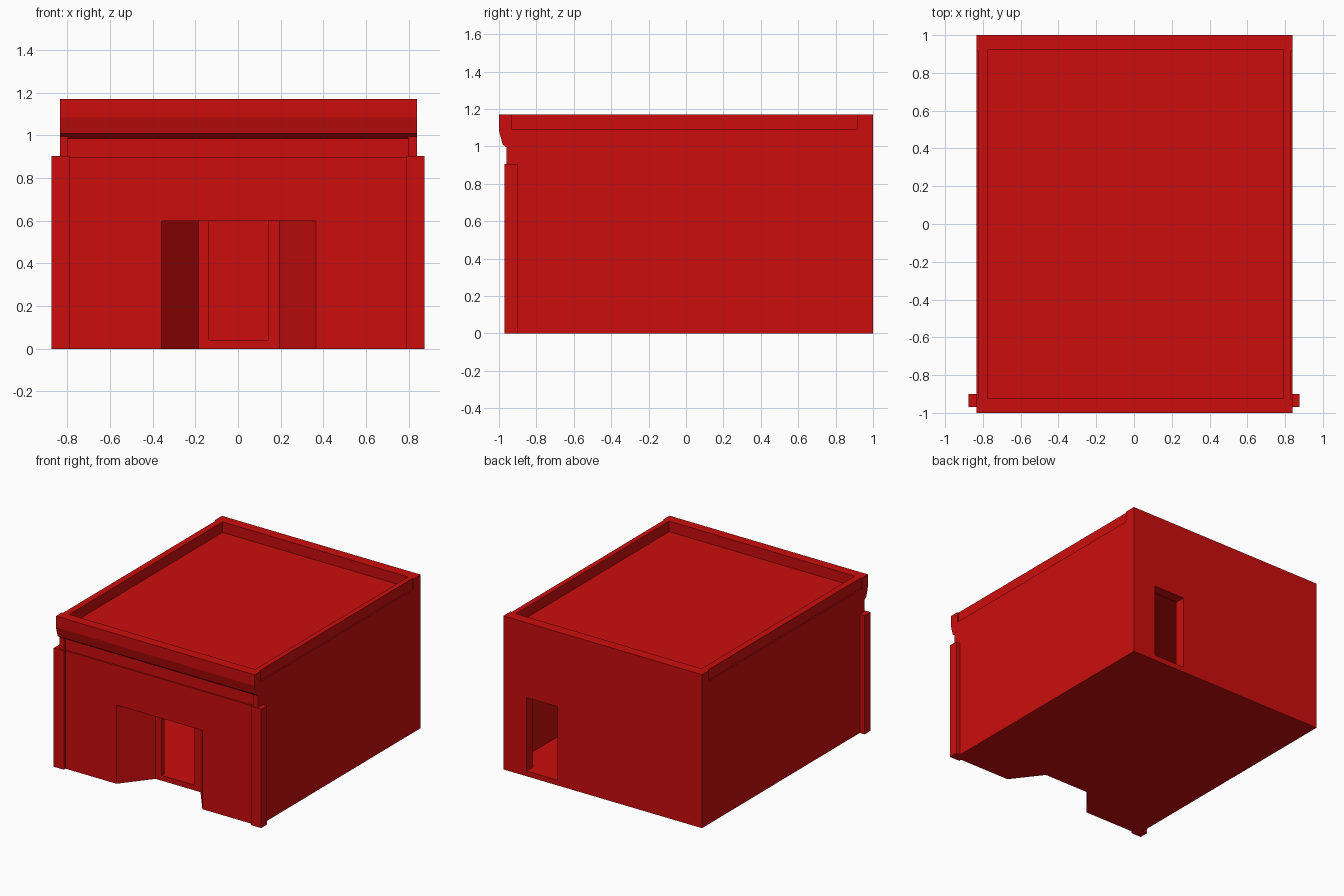
import bpy, bmesh
from mathutils import Vector

cube = bpy.data.objects.get("Cube")
if cube:
    bpy.data.objects.remove(cube, do_unlink=True)

red = bpy.data.materials.new("red_paint")
red.use_nodes = True
RED = (0.604, 0.004, 0.004, 1)
red.diffuse_color = RED
red.node_tree.nodes["Principled BSDF"].inputs["Base Color"].default_value = RED


def prism(name, outline, offset):
    """Extrude a closed flat outline along an offset vector."""
    bm = bmesh.new()
    face = bm.faces.new([bm.verts.new(p) for p in outline])
    moved = bmesh.ops.extrude_face_region(bm, geom=[face])["geom"]
    bmesh.ops.translate(bm, vec=Vector(offset),
                        verts=[g for g in moved if isinstance(g, bmesh.types.BMVert)])
    bmesh.ops.recalc_face_normals(bm, faces=bm.faces)
    mesh = bpy.data.meshes.new(name)
    bm.to_mesh(mesh)
    bm.free()
    mesh.materials.append(red)
    obj = bpy.data.objects.new(name, mesh)
    bpy.context.collection.objects.link(obj)
    return obj


def box(name, x, y, z):
    base = [(x[0], y[0], z[0]), (x[1], y[0], z[0]), (x[1], y[1], z[0]), (x[0], y[1], z[0])]
    return prism(name, base, (0, 0, z[1] - z[0]))


LEFT, RIGHT = 0.84, -0.835   # outer faces of the side walls
TOP, ROOF, DOOR, FLOOR = 1.17, 1.09, 0.6, 0.04
INSIDE = (-0.775, 0.79)

# Building block with the cornice in its side profile
profile = [(1, 0), (1, TOP), (-1, TOP), (-1, 1.085), (-0.98, 1.01), (-0.96, 0.995),
           (-0.94, 0.985), (-0.94, 0.9), (-0.95, 0.9), (-0.95, 0)]
building = prism("building", [(RIGHT, y, z) for y, z in profile], (LEFT - RIGHT, 0, 0))

# Splayed entrance alcove
alcove = [(-0.375, -0.97, -0.1), (0.38, -0.97, -0.1), (0.195, -0.73, -0.1), (-0.185, -0.73, -0.1)]
cutters = [
    prism("alcove_cutter", alcove, (0, 0, DOOR + 0.1)),
    box("room_cutter", INSIDE, (-0.69, 0.92), (FLOOR, 1.0)),
    box("roof_cutter", INSIDE, (-0.925, 0.92), (ROOF, 1.3)),
    box("front_door_cutter", (-0.135, 0.14), (-0.8, -0.6), (FLOOR, DOOR)),
    box("back_door_cutter", (0.385, 0.645), (0.85, 1.1), (FLOOR, DOOR)),
    # Shallow setback along each side of the parapet
    box("left_setback_cutter", (LEFT - 0.01, LEFT + 0.1), (-0.93, 0.915), (ROOF, 1.3)),
    box("right_setback_cutter", (RIGHT - 0.1, RIGHT + 0.01), (-0.93, 0.915), (ROOF, 1.3)),
]
for cutter in cutters:
    cutter.hide_render = True
    mod = building.modifiers.new(cutter.name, "BOOLEAN")
    mod.operation = "DIFFERENCE"
    mod.solver = "EXACT"
    mod.object = cutter

# Bake the cuts and drop the cutters
graph = bpy.context.evaluated_depsgraph_get()
baked = bpy.data.meshes.new_from_object(building.evaluated_get(graph))
building.modifiers.clear()
building.data = baked
for cutter in cutters:
    bpy.data.objects.remove(cutter, do_unlink=True)

# Corner pilasters, with a thin pier above each one
for side, s, wall in (("left", 1, LEFT), ("right", -1, RIGHT)):
    box(side + "_pilaster", sorted((s * 0.79, s * 0.875)), (-0.97, -0.9), (0, 0.905))
    box(side + "_pier", sorted((s * 0.797, wall)), (-0.96, -0.935), (0.9, 1.0))
